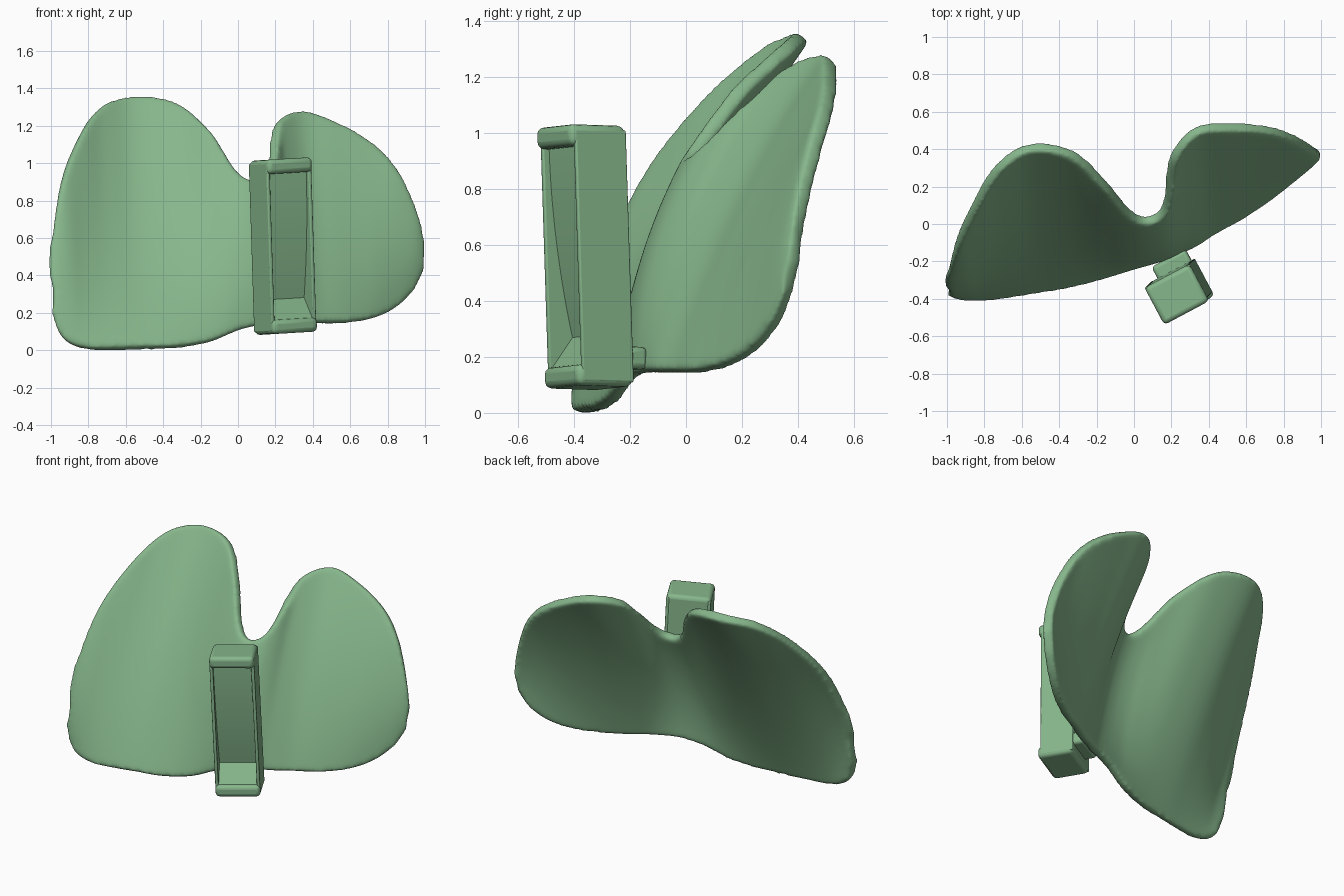
import bpy, bmesh, math
from mathutils import Vector, Matrix

if "Cube" in bpy.data.objects:
    bpy.data.objects.remove(bpy.data.objects["Cube"])

mat = bpy.data.materials.new("green")
mat.diffuse_color = (0.24, 0.47, 0.26, 1)
mat.use_nodes = True
mat.node_tree.nodes["Principled BSDF"].inputs["Base Color"].default_value = mat.diffuse_color


def make(name, verts, faces, bevel=0.0, segments=3):
    me = bpy.data.meshes.new(name)
    bm = bmesh.new()
    vs = [bm.verts.new(v) for v in verts]
    for f in faces:
        bm.faces.new([vs[i] for i in f])
    bmesh.ops.recalc_face_normals(bm, faces=bm.faces)
    bm.to_mesh(me)
    bm.free()
    ob = bpy.data.objects.new(name, me)
    bpy.context.collection.objects.link(ob)
    me.materials.append(mat)
    if bevel:
        m = ob.modifiers.new("bevel", "BEVEL")
        m.width, m.segments = bevel, segments
        m.limit_method, m.angle_limit = "ANGLE", math.radians(40)
    return ob


def smooth(ob, angle=45):
    bpy.ops.object.select_all(action="DESELECT")
    ob.select_set(True)
    bpy.context.view_layer.objects.active = ob
    bpy.ops.object.shade_smooth_by_angle(angle=math.radians(angle))


def spline(pts, n):
    # Catmull-Rom resampling of a control polyline
    p = [Vector(q) for q in pts]
    p = [2 * p[0] - p[1]] + p + [2 * p[-1] - p[-2]]
    out = []
    for i in range(1, len(p) - 2):
        for k in range(n):
            t = k / n
            a, b, c, d = p[i - 1:i + 3]
            out.append(0.5 * (2 * b + (c - a) * t + (2 * a - 5 * b + 4 * c - d) * t * t
                              + (3 * b - a - 3 * c + d) * t ** 3))
    return out + [p[-2]]


# Two-lobed plate, lofted between its upper and lower rims
top = [(-.99, -.30, .42), (-.985, -.22, .65), (-.94, -.08, .92), (-.84, .125, 1.16), (-.73, .30, 1.30),
       (-.56, .41, 1.345), (-.33, .375, 1.315), (-.15, .21, 1.17), (-.02, .06, .97), (.07, .02, .90),
       (.155, .07, .94), (.19, .20, 1.08), (.21, .36, 1.22), (.33, .50, 1.27), (.50, .52, 1.22),
       (.70, .51, 1.11), (.84, .47, .97), (.94, .42, .76), (.99, .39, .54)]
bot = [(-.99, -.355, .20), (-.95, -.375, .08), (-.88, -.385, .025), (-.78, -.385, .005), (-.65, -.37, .005),
       (-.50, -.345, .01), (-.33, -.315, .015), (-.15, -.265, .045), (0, -.215, .105), (.10, -.185, .13),
       (.18, -.16, .14), (.25, -.13, .145), (.33, -.095, .145), (.42, -.035, .145), (.55, .035, .145),
       (.70, .135, .165), (.82, .23, .215), (.92, .315, .31), (.975, .37, .43)]
T, B = spline(top, 5), spline(bot, 5)
rows, cols = 24, len(T)
verts, faces = [], []
for t, b in zip(T, B):
    for j in range(rows + 1):
        v = j / rows
        p = b.lerp(t, v)
        h = min(1, (t - b).length)
        p.y -= 4 * v * (1 - v) * h * (0.048 + 0.016 * math.exp(-((p.x - 0.15) / 0.35) ** 2))
        verts.append(p)
for i in range(cols - 1):
    for j in range(rows):
        a = i * (rows + 1) + j
        faces.append((a, a + rows + 1, a + rows + 2, a + 1))
plate = make("lobed_plate", verts, faces)
s = plate.modifiers.new("thickness", "SOLIDIFY")
s.thickness, s.offset = 0.062, 0
# remesh and relax to give the plate its soft rounded rim
r = plate.modifiers.new("remesh", "REMESH")
r.mode, r.voxel_size = "VOXEL", 0.012
m = plate.modifiers.new("relax", "SMOOTH")
m.factor, m.iterations = 0.5, 22
plate.data.shade_smooth()
r.use_smooth_shade = True

# Bracket frame: turned about z and leaning slightly
TURN = Matrix.Rotation(math.radians(28), 3, "Z")


def place(x, y, z):
    f = (z - 0.09) / 0.94
    p = TURN @ Vector((x, y, 0))
    return Vector((0.257 - 0.03 * f + p.x, -0.345 - 0.03 * f + p.y, z - 0.005 + 0.06 * p.x))


def prism(name, profile, x0, x1, bevel):
    # profile in (depth, height), extruded across the bracket's width
    n = len(profile)
    verts = [place(x, y, z) for x in (x0, x1) for y, z in profile]
    faces = [tuple(range(n)), tuple(range(n, 2 * n))]
    faces += [(i, (i + 1) % n, n + (i + 1) % n, n + i) for i in range(n)]
    ob = make(name, verts, faces, bevel)
    smooth(ob)


def rect(y0, y1, z0, z1):
    return [(y0, z0), (y1, z0), (y1, z1), (y0, z1)]


W, D = 0.136, 0.11
prism("bracket_top_lip", rect(-D - .005, D, .95, 1.027), -W, W, .024)
prism("bracket_bottom_lip", rect(-D - .005, D, .095, .17), -W, W, .024)
for side, x in (("left", -W), ("right", W - .02)):
    prism("bracket_%s_wall" % side, rect(-D + .015, D, .11, 1.01), x, x + .02, .006)
prism("bracket_back", rect(.02, D, .097, 1.025), -W, W, .024)

# Curved recessed panel with a sloping ledge at its foot
curve = [(-.07 + .07 * (1 - k / 12) ** 2, .28 + .68 * k / 12) for k in range(13)]
prism("bracket_panel", [(.05, .13), (-.085, .17)] + curve + [(.05, .96)], -W + .015, W - .015, 0)

# Neck joining bracket to plate
prism("bracket_neck", rect(.08, .18, .16, .24), -.085, .12, .02)
